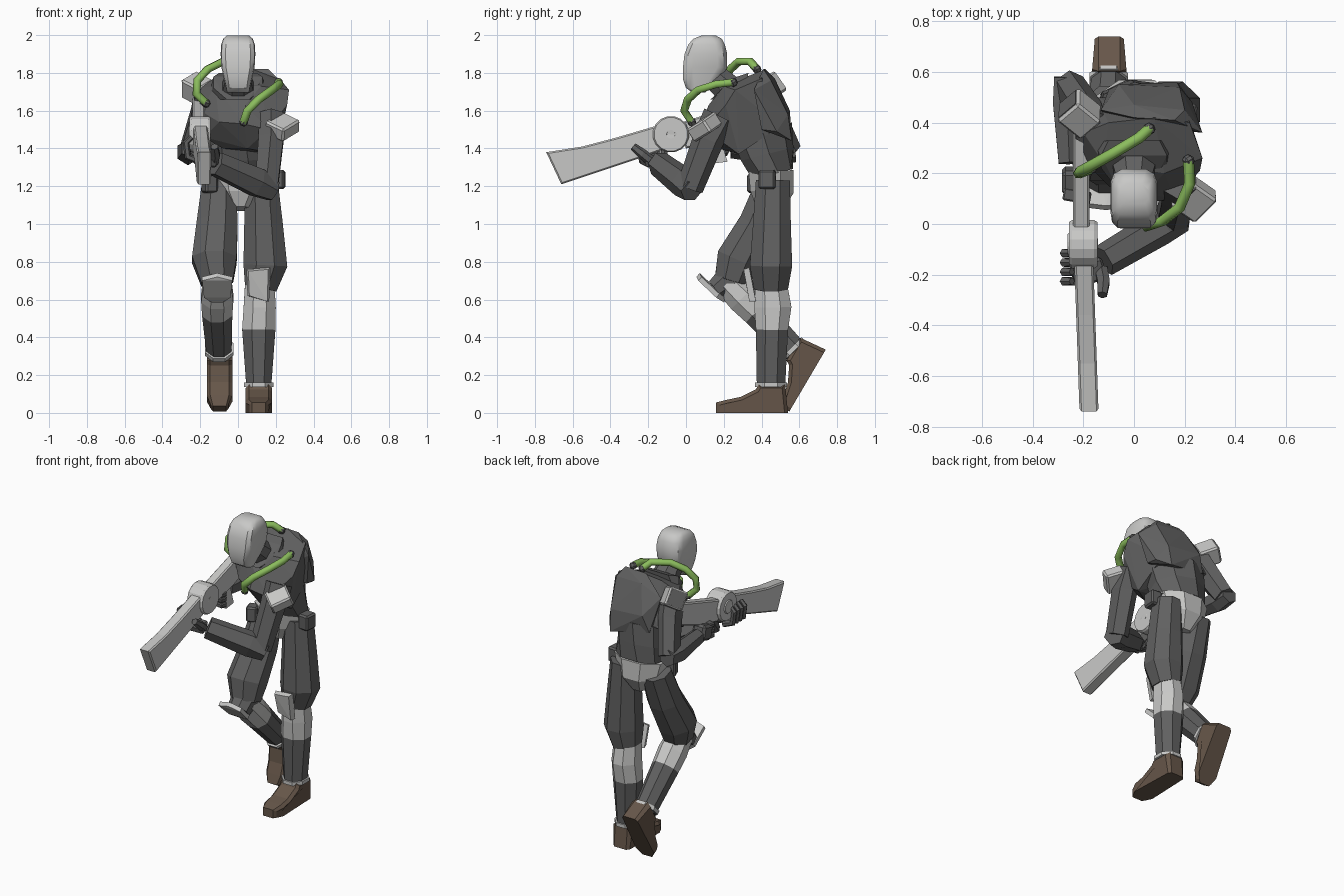
import bpy, bmesh, math
from mathutils import Vector, Matrix, Euler


def material(name, rgb):
    m = bpy.data.materials.new(name)
    m.diffuse_color = (*rgb, 1)
    return m


DARK = material("dark_cloth", (0.118, 0.118, 0.118))
LIGHT = material("light_armour", (0.58, 0.58, 0.57))
BROWN = material("brown_leather", (0.135, 0.095, 0.068))
GREEN = material("green_hose", (0.26, 0.51, 0.11))


def finish(name, bm, mats, smooth=False):
    bmesh.ops.recalc_face_normals(bm, faces=bm.faces)
    me = bpy.data.meshes.new(name)
    bm.to_mesh(me)
    bm.free()
    for m in mats:
        me.materials.append(m)
    ob = bpy.data.objects.new(name, me)
    bpy.context.collection.objects.link(ob)
    if smooth:
        bpy.context.view_layer.objects.active = ob
        ob.select_set(True)
        bpy.ops.object.shade_smooth_by_angle(angle=math.radians(32))
        ob.select_set(False)
    return ob


def loft(name, rings, mats, segs=None, sides=8, ref=(1, 0, 0)):
    """Skin rings of (centre, half_u, half_v, yaw); segs = material index per segment."""
    bm = bmesh.new()
    pts = [Vector(r[0]) for r in rings]
    k = 1 / math.cos(math.pi / sides)
    loops = []
    for i, r in enumerate(rings):
        t = (pts[min(i + 1, len(pts) - 1)] - pts[max(i - 1, 0)]).normalized()
        u = Matrix.Rotation(math.radians(r[3] if len(r) > 3 else 0), 3, 'Z') @ Vector(ref)
        u = (u - t * u.dot(t)).normalized()
        v = t.cross(u)
        ang = [2 * math.pi * (j + 0.5) / sides for j in range(sides)]
        loops.append([bm.verts.new(pts[i] + u * r[1] * k * math.cos(a) + v * r[2] * k * math.sin(a))
                      for a in ang])
    for i in range(len(loops) - 1):
        for j in range(sides):
            n = (j + 1) % sides
            f = bm.faces.new((loops[i][j], loops[i][n], loops[i + 1][n], loops[i + 1][j]))
            f.material_index = segs[i] if segs else 0
    bm.faces.new(loops[0]).material_index = segs[0] if segs else 0
    bm.faces.new(loops[-1]).material_index = segs[-1] if segs else 0
    return finish(name, bm, mats)


def box(name, loc, size, mat, rot=(0, 0, 0), bevel=0, offset=(0, 0, 0)):
    bm = bmesh.new()
    bmesh.ops.create_cube(bm, size=1)
    bm.transform(Matrix.Diagonal((*size, 1)))
    if bevel:
        bmesh.ops.bevel(bm, geom=bm.edges[:], offset=bevel, segments=1, affect='EDGES')
    e = Euler([math.radians(a) for a in rot]).to_matrix().to_4x4()
    bm.transform(Matrix.Translation(loc) @ e @ Matrix.Translation(offset))
    return finish(name, bm, [mat])


def prism(name, profile, x0, x1, mat, bevel=0.0, matrix=None, warp=None):
    """Extrude a (y, z) outline along x, bevel its rim, then warp x by a rule."""
    bm = bmesh.new()
    f = bm.faces.new([bm.verts.new((x0, y, z)) for y, z in profile])
    g = bmesh.ops.extrude_face_region(bm, geom=[f])
    bmesh.ops.translate(bm, vec=(x1 - x0, 0, 0),
                        verts=[v for v in g['geom'] if isinstance(v, bmesh.types.BMVert)])
    bmesh.ops.recalc_face_normals(bm, faces=bm.faces)
    if bevel:
        edges = [e for e in bm.edges if abs(e.verts[0].co.x - e.verts[1].co.x) < 1e-5
                 and max(v.co.z for v in e.verts) > 0.01]
        bmesh.ops.bevel(bm, geom=edges, offset=bevel, segments=1, affect='EDGES')
    if warp:
        for v in bm.verts:
            v.co.x = warp(v.co, (x0 + x1) / 2)
    if matrix:
        bm.transform(matrix)
    return finish(name, bm, [mat])


def hull(name, points, mat, smooth=False):
    bm = bmesh.new()
    for p in points:
        bm.verts.new(p)
    bmesh.ops.convex_hull(bm, input=bm.verts)
    bmesh.ops.dissolve_limit(bm, angle_limit=0.03, verts=bm.verts[:], edges=bm.edges[:])
    return finish(name, bm, [mat], smooth)


# Boots: one outline around the heel, the second one pitched on its toe
boot = [(0, 0), (-0.32, 0), (-0.38, 0), (-0.38, 0.055), (-0.32, 0.07), (-0.25, 0.085), (-0.17, 0.125),
        (-0.155, 0.15), (-0.015, 0.15)]
toe = lambda co, c: c + (co.x - c) * (0.7 if co.y < -0.35 else 0.85 if co.y > -0.03 else 1)
prism("left_boot", boot, 0.04, 0.18, BROWN, 0.018, Matrix.Translation((0, 0.54, 0)), toe)
prism("right_boot", boot, -0.165, -0.03, BROWN, 0.018,
      Matrix.Translation((0, 0.74, 0.335)) @ Matrix.Rotation(math.radians(59.5), 4, 'X'), toe)

# Standing leg
loft("left_thigh", [((0.125, 0.46, 1.23), 0.085, 0.09), ((0.135, 0.455, 1.0), 0.102, 0.1),
                    ((0.145, 0.45, 0.78), 0.116, 0.112), ((0.12, 0.45, 0.66), 0.085, 0.09)], [DARK])
loft("left_shin", [((0.115, 0.45, 0.68), 0.078, 0.085), ((0.115, 0.46, 0.56), 0.085, 0.098),
                   ((0.11, 0.455, 0.44), 0.088, 0.085), ((0.11, 0.45, 0.14), 0.066, 0.075)],
     [LIGHT, DARK], [0, 0, 1])
loft("left_boot_cuff", [((0.11, 0.45, 0.137), 0.078, 0.085), ((0.11, 0.45, 0.16), 0.078, 0.085)], [LIGHT])
hull("left_knee_pad", [(0.045, 0.335, 0.76), (0.17, 0.335, 0.77), (0.055, 0.305, 0.75), (0.16, 0.305, 0.76),
                       (0.05, 0.37, 0.62), (0.165, 0.37, 0.59), (0.06, 0.335, 0.62), (0.155, 0.335, 0.59)], LIGHT)

# Bent leg
loft("right_thigh", [((-0.1, 0.46, 1.21), 0.09, 0.09), ((-0.11, 0.38, 1.0), 0.108, 0.1),
                     ((-0.125, 0.275, 0.81), 0.118, 0.115), ((-0.11, 0.24, 0.69), 0.085, 0.09)], [DARK])
loft("right_knee", [((-0.11, 0.26, 0.73), 0.08, 0.085), ((-0.11, 0.16, 0.65), 0.07, 0.06)], [DARK])
loft("right_shin", [((-0.11, 0.22, 0.69), 0.075, 0.075), ((-0.11, 0.30, 0.61), 0.085, 0.085),
                    ((-0.11, 0.375, 0.535), 0.08, 0.08), ((-0.1, 0.575, 0.325), 0.066, 0.068)],
     [LIGHT, DARK], [0, 0, 1])
loft("right_boot_cuff", [((-0.1, 0.555, 0.345), 0.076, 0.08), ((-0.1, 0.573, 0.327), 0.076, 0.08)], [LIGHT])
pad = [(-0.19, 0.065, 0.7), (-0.03, 0.065, 0.7), (-0.11, 0.055, 0.72), (-0.18, 0.16, 0.61), (-0.04, 0.16, 0.61),
       (-0.14, 0.2, 0.585), (-0.08, 0.2, 0.585)]
hull("right_knee_pad", pad + [(x, y + 0.017, z + 0.02) for x, y, z in pad], LIGHT)

# Pelvis, waistband and pouches
loft("pelvis", [((0.01, 0.44, 1.08), 0.06, 0.07), ((0.01, 0.455, 1.17), 0.14, 0.115),
                ((0.01, 0.45, 1.28), 0.17, 0.118)], [LIGHT])
box("left_pouch", (0.21, 0.43, 1.235), (0.075, 0.09, 0.1), DARK, (0, 0, -5), 0.01)
box("right_pouch", (-0.15, 0.37, 1.215), (0.07, 0.08, 0.1), DARK, (0, 0, 20), 0.01)

# Abdomen, overhanging chest and backpack, twisted and leaning forward
loft("abdomen", [((0.02, 0.46, 1.262), 0.155, 0.105, -5), ((0.02, 0.43, 1.37), 0.165, 0.13, -15),
                 ((0.02, 0.40, 1.5), 0.17, 0.15, -20)], [DARK])
hull("chest", [(0.26, 0.21, 1.63), (0.27, 0.26, 1.71), (0.2, 0.28, 1.37), (0.19, 0.5, 1.52), (0.22, 0.4, 1.77),
               (-0.2, 0.36, 1.72), (-0.18, 0.28, 1.46), (-0.2, 0.25, 1.6), (-0.15, 0.5, 1.52),
               (0.03, 0.08, 1.53), (0.16, 0.1, 1.5), (-0.1, 0.15, 1.54), (0.04, 0.12, 1.63), (0.05, 0.17, 1.40),
               (0.12, 0.2, 1.73), (-0.12, 0.24, 1.73), (0.08, 0.42, 1.82), (-0.1, 0.4, 1.79), (-0.08, 0.28, 1.40)],
     DARK)
hull("backpack", [(-0.1, 0.53, 1.49), (0.17, 0.56, 1.44), (0.23, 0.48, 1.49), (0.18, 0.54, 1.58),
                  (-0.06, 0.55, 1.6), (0.0, 0.47, 1.77), (0.2, 0.45, 1.76), (0.16, 0.41, 1.82),
                  (0.0, 0.42, 1.82), (0.27, 0.36, 1.71), (0.23, 0.4, 1.5), (-0.1, 0.4, 1.5),
                  (-0.13, 0.45, 1.7)], DARK)
loft("neck", [((0, 0.24, 1.7), 0.09, 0.08), ((0, 0.13, 1.80), 0.06, 0.065)], [DARK])
hull("collar", [(s * w, y, z) for s in (-1, 1) for w, y, z in
                ((0.13, 0.27, 1.78), (0.1, 0.33, 1.8), (0.13, 0.22, 1.72), (0.06, 0.13, 1.66), (0.16, 0.32, 1.66))],
     DARK)

# Head: boxy rings of (height, front, back, half width), with a flat face and rounded crown
skull = [(1.695, 0.035, 0.10, 0.058), (1.72, 0.0, 0.12, 0.064), (1.77, -0.017, 0.19, 0.074),
         (1.83, -0.016, 0.217, 0.088), (1.90, -0.008, 0.218, 0.092), (1.95, 0.012, 0.206, 0.089),
         (1.98, 0.038, 0.19, 0.079), (1.997, 0.08, 0.16, 0.06)]
hull("head", [(s * x, y, z) for z, f, b, w in skull for s in (-1, 1) for x, y in
              ((w * 0.72, f), (w * 0.95, f + 0.02), (w, f + 0.05), (w, b - 0.05), (w * 0.87, b - 0.02), (w * 0.5, b))],
     LIGHT, True)

# Left arm reaching across the body
loft("left_upper_arm", [((0.175, 0.18, 1.57), 0.07, 0.08), ((0.175, 0.12, 1.45), 0.066, 0.072),
                        ((0.15, 0.02, 1.19), 0.06, 0.062)], [DARK], sides=6)
loft("left_forearm", [((0.185, 0.03, 1.175), 0.052, 0.055), ((0.1, -0.015, 1.22), 0.072, 0.062),
                      ((-0.12, -0.145, 1.32), 0.06, 0.056)], [DARK], sides=6, ref=(0, 0, 1))
box("left_palm", (-0.18, -0.19, 1.34), (0.13, 0.09, 0.05), DARK, (15, 10, 20), 0.01)
for i in range(4):
    y = -0.115 - 0.037 * i
    loft("left_finger_%d" % (i + 1), [((-0.2, y, 1.33), 0.017, 0.017), ((-0.265, y, 1.355), 0.017, 0.017),
                                      ((-0.275, y, 1.43), 0.016, 0.016), ((-0.245, y, 1.46), 0.013, 0.013)],
         [DARK], sides=6, ref=(0, 1, 0))
loft("left_thumb", [((-0.13, -0.18, 1.33), 0.025, 0.025), ((-0.12, -0.23, 1.37), 0.024, 0.024),
                    ((-0.125, -0.28, 1.41), 0.018, 0.018)], [DARK], sides=6)

# Right arm folded back behind the gun
loft("right_upper_arm", [((-0.17, 0.38, 1.68), 0.06, 0.08), ((-0.19, 0.44, 1.58), 0.06, 0.075),
                         ((-0.255, 0.545, 1.38), 0.055, 0.06)], [DARK], sides=6)
loft("right_forearm", [((-0.265, 0.58, 1.385), 0.05, 0.05), ((-0.265, 0.48, 1.38), 0.055, 0.06),
                       ((-0.255, 0.24, 1.40), 0.042, 0.045)], [DARK], sides=6)
box("right_hand", (-0.24, 0.17, 1.4), (0.09, 0.1, 0.1), DARK, (15, 0, 0), 0.015)
for i in range(3):
    box("right_finger_%d" % (i + 1), (-0.225, 0.11, 1.43 - 0.035 * i), (0.11, 0.05, 0.03), DARK, (0, 0, -10), 0.006)

# Shoulder pads, the right one dark on its rear face inside a light rim
box("left_shoulder_pad", (0.235, 0.1, 1.515), (0.13, 0.14, 0.08), LIGHT, (25, 22, -35), 0.01)
box("right_shoulder_pad", (-0.215, 0.435, 1.715), (0.12, 0.13, 0.12), LIGHT, (25, -25, 40), 0.01)
box("right_pad_inset", (-0.215, 0.435, 1.715), (0.095, 0.008, 0.095), DARK, (25, -25, 40), 0, (0, 0.064, 0))

# Gun: slightly yawed front, round chamber with stepped hub, stock and grip
yaw = lambda co, c: co.x - 0.035 * (co.y + 0.74)
prism("gun_front", [(-0.74, 1.38), (-0.55, 1.41), (-0.36, 1.46), (-0.14, 1.525), (-0.1, 1.40),
                    (-0.24, 1.35), (-0.66, 1.21)], -0.215, -0.14, LIGHT, 0.008, None, yaw)
prism("gun_stock", [(-0.05, 1.53), (0.42, 1.68), (0.44, 1.54), (0.2, 1.45), (0.0, 1.40)],
      -0.24, -0.175, LIGHT, 0.008)
prism("gun_grip", [(0.1, 1.45), (0.18, 1.46), (0.22, 1.33), (0.14, 1.32)], -0.225, -0.185, LIGHT)
hub = [(0.0, 0.02), (-0.006, 0.04), (0.008, 0.05), (0.008, 0.065), (0.0, 0.07), (0.0, 0.088), (0.012, 0.095),
       (0.1, 0.095), (0.112, 0.088), (0.112, 0.062), (0.09, 0.055), (0.09, 0.045), (0.11, 0.038), (0.114, 0.022),
       (0.105, 0.018), (0.105, 0.01)]
loft("gun_chamber", [((-0.257 + x, -0.08, 1.475), r, r) for x, r in hub], [LIGHT, DARK],
     [0] * 14 + [1], sides=16, ref=(0, 1, 0))


# Green hoses with dark sockets
def hose(name, pts):
    cu = bpy.data.curves.new(name, 'CURVE')
    cu.dimensions = '3D'
    cu.bevel_depth = 0.022
    cu.bevel_resolution = 1
    cu.use_fill_caps = True
    sp = cu.splines.new('POLY')
    sp.points.add(len(pts) - 1)
    for p, co in zip(sp.points, pts):
        p.co = (*co, 1)
    cu.materials.append(GREEN)
    bpy.context.collection.objects.link(bpy.data.objects.new(name, cu))
    for i, p in enumerate((pts[0], pts[-1])):
        box(name + "_socket_%d" % i, p, (0.04, 0.04, 0.04), DARK, (30, 20, 30), 0.01)


hose("left_hose", [(0.215, 0.25, 1.75), (0.22, 0.16, 1.74), (0.18, 0.065, 1.71), (0.11, 0.01, 1.66),
                   (0.05, -0.01, 1.6), (0.03, 0.03, 1.54)])
hose("right_hose", [(0.06, 0.375, 1.82), (0.02, 0.34, 1.86), (-0.08, 0.28, 1.86), (-0.16, 0.235, 1.82),
                    (-0.215, 0.205, 1.76), (-0.22, 0.2, 1.69), (-0.17, 0.22, 1.64)])
